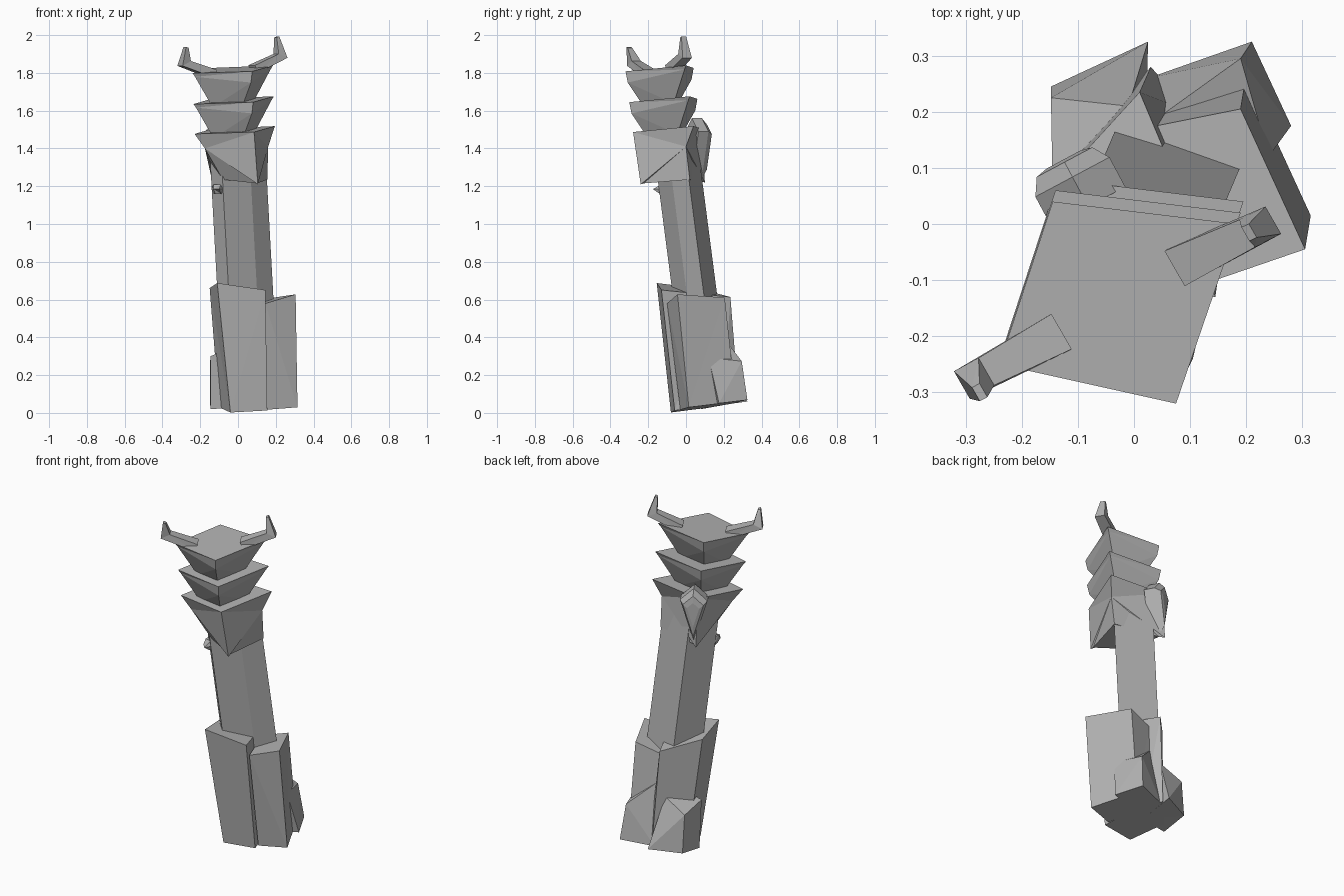
import bpy, bmesh
from mathutils import Vector

default = bpy.data.objects.get("Cube")
if default:
    bpy.data.objects.remove(default, do_unlink=True)

stone = bpy.data.materials.new("grey_stone")
stone.use_nodes = True
GREY = (0.45, 0.45, 0.45, 1)
stone.diffuse_color = GREY
stone.node_tree.nodes["Principled BSDF"].inputs["Base Color"].default_value = GREY


def loft(name, rings):
    """Join rings of equal length from top to bottom and cap both ends."""
    bm = bmesh.new()
    loops = [[bm.verts.new(p) for p in ring] for ring in rings]
    n = len(loops[0])
    for upper, lower in zip(loops, loops[1:]):
        for i in range(n):
            j = (i + 1) % n
            bm.faces.new((upper[i], upper[j], lower[j], lower[i]))
    bm.faces.new(loops[0])
    bm.faces.new(loops[-1])
    bmesh.ops.triangulate(bm, faces=bm.faces[:])
    bmesh.ops.recalc_face_normals(bm, faces=bm.faces[:])
    mesh = bpy.data.meshes.new(name)
    bm.to_mesh(mesh)
    bm.free()
    mesh.materials.append(stone)
    obj = bpy.data.objects.new(name, mesh)
    bpy.context.collection.objects.link(obj)
    return obj


def ground(x, y):
    """The slightly tilted plane under all the foundation stones."""
    return max(0, 0.015 + 0.04 * x + 0.14 * y)


def block(name, plan, height, slope, feet):
    """Prism from a sloping top outline down to its outline on the ground."""
    top = [(x, y, height + slope[0] * x + slope[1] * y) for x, y in plan]
    loft(name, [top, [(x, y, ground(x, y)) for x, y in feet]])


# Foundation stones
block("main_foundation", [(-.11, -.155), (.145, -.13), (.05, .14), (.01, .235), (-.15, .06)],
      .65, (-.13, -.15), [(-.04, -.08), (.155, -.06), (.1, .2), (.03, .28), (-.1, .13)])
block("right_foundation", [(.145, -.1), (.305, -.045), (.19, .205), (.04, .175)],
      .545, (.28, .06), [(.155, -.03), (.315, .015), (.2, .265), (.05, .235)])
block("rear_right_stone", [(.05, .1), (.24, .12), (.19, .295), (.03, .18)],
      .5, (-.71, -.31), [(.05, .12), (.28, .175), (.21, .325), (.025, .26)])
loft("rear_left_stone", [
    [(-.145, .06, .3), (-.01, .1, .36), (-.01, .21, .34), (-.148, .225, .27)],
    [(-.145, .08, .02), (.02, .1, .03), (.025, .325, .06), (-.148, .245, .05)]])

# Leaning five-sided shaft, running from the foundation into the collar
shaft_plan = [(-.074, .076), (-.014, .011), (.136, .086), (.221, .176), (0, .246)]


def shaft_ring(z):
    return [(x - .055 * z, y - .13 * z, z) for x, y in shaft_plan]


loft("shaft", [shaft_ring(1.45), shaft_ring(.1)])

# Small chip on the shaft edge
loft("shaft_chip", [
    [(-.13, -.12, 1.21), (-.09, -.13, 1.21), (-.08, -.08, 1.21), (-.13, -.07, 1.21)],
    [(-.13, -.14, 1.185), (-.1, -.175, 1.185), (-.06, -.1, 1.185), (-.14, -.08, 1.185)],
    [(-.12, -.13, 1.16), (-.09, -.14, 1.16), (-.08, -.1, 1.16), (-.13, -.09, 1.16)]])

# Corner order of all roof tiers: rear left, front left, front right, rear right
tier_plan = [(-.145, .04), (-.24, -.25), (.075, -.32), (.185, 0)]
centre = Vector((-.03, -.13))


def tier_ring(z, size, shift, drops):
    ring = []
    for (x, y), drop in zip(tier_plan, drops):
        p = centre + (Vector((x, y)) - centre) * size + Vector(shift)
        ring.append((p.x, p.y, z + .05 * p.x + .08 * p.y - drop))
    return ring


# Two upper roof tiers
for name, z, shift in (("upper_tier", 1.83, (0, 0)), ("middle_tier", 1.665, (.005, .02))):
    loft(name, [tier_ring(z, 1, shift, (0, 0, 0, 0)),
                tier_ring(z, .94, shift, (.06, .02, .06, .02)),
                tier_ring(z - .19, .5, shift, (0, 0, 0, 0))])

# Lower collar: long points at two corners, tapering into the shaft
collar_top = tier_ring(1.505, 1, (.01, .04), (0, 0, 0, 0))
collar_low = [(-.135, .1, 1.22), (-.175, -.19, 1.4), (.105, -.24, 1.21), (.16, 0, 1.41)]
collar_end = [(-.11, .08, 1.225), (-.08, -.14, 1.235), (.1, -.225, 1.215), (.155, .02, 1.235)]
loft("lower_collar", [collar_top, collar_low, collar_end])

# Faceted kite crystal on the rear corner
across, out = Vector((.88, .47, 0)), Vector((-.47, .88, 0))
kite = [(0, 1.56), (.075, 1.49), (0, 1.24), (-.075, 1.49)]


def kite_ring(scale, depth):
    ring = []
    for u, z in kite:
        p = Vector((-.105, .075, 0)) + across * u * scale + out * depth
        p.z = 1.43 + (z - 1.43) * scale
        ring.append(p)
    return ring


loft("rear_crystal", [kite_ring(1, -.05), kite_ring(1, .01),
                      kite_ring(.75, .04), kite_ring(.45, .045)])


# Bent horns on the roof
def horn(name, root, elbow, tip):
    root, elbow, tip = Vector(root), Vector(elbow), Vector(tip)
    run = (elbow - root).normalized()
    side = Vector((-.5, .87, 0))
    up = side.cross(run)
    if up.z < 0:
        up = -up
    rings = []
    for p, w, axis, t in ((root, .036, up, .022), (elbow, .028, (up - run).normalized(), .028),
                          (tip, .014, run, -.008)):
        rings.append([p + side * w + axis * t, p - side * w + axis * t,
                      p - side * w - axis * t, p + side * w - axis * t])
    loft(name, rings)


horn("right_horn", (.08, -.075, 1.82), (.225, -.005, 1.89), (.205, -.015, 1.99))
horn("left_horn", (-.135, -.195, 1.795), (-.285, -.275, 1.85), (-.275, -.3, 1.935))
